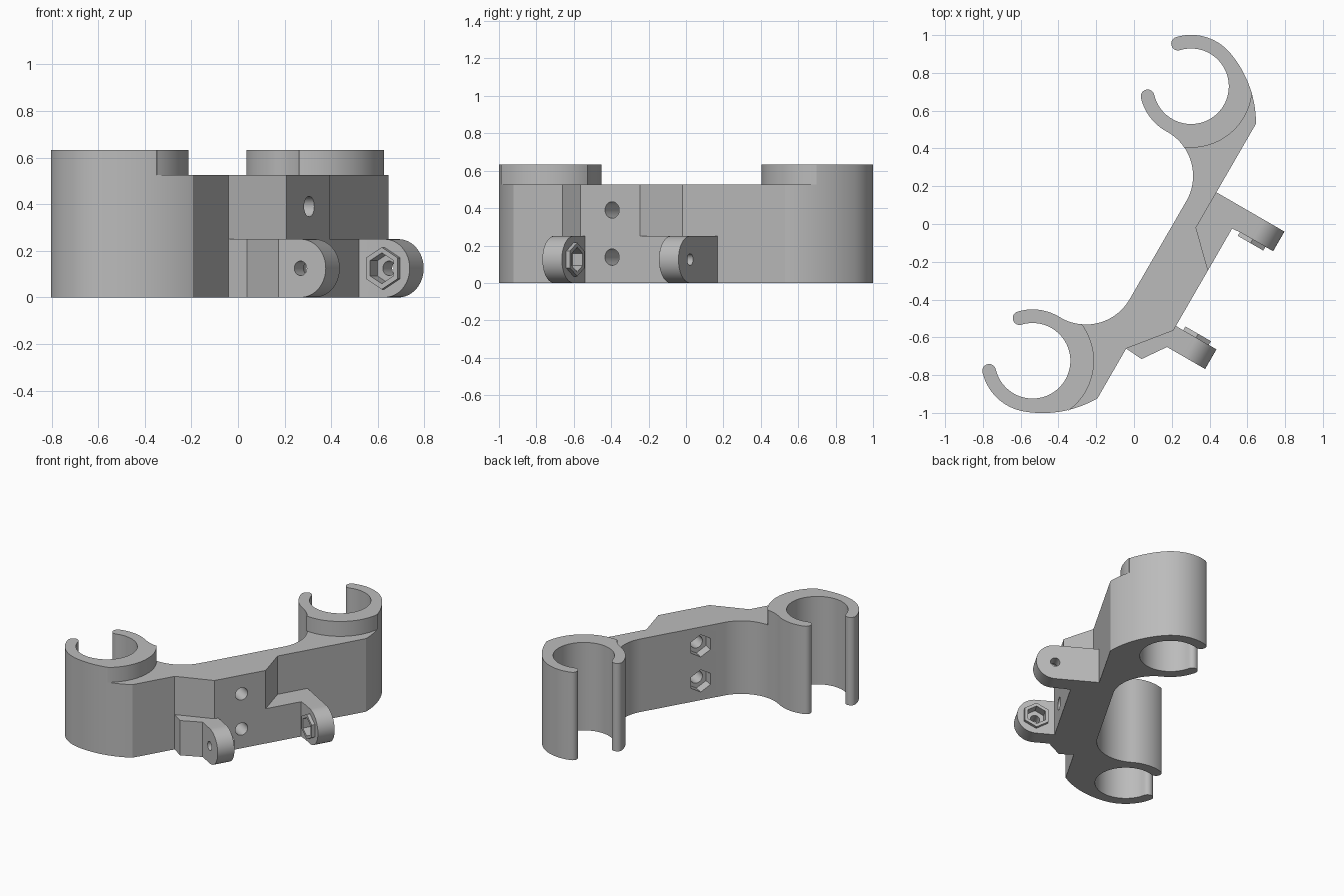
import bpy, bmesh
from math import sin, cos, radians, degrees, atan2, hypot
from mathutils import Vector

cube = bpy.data.objects.get("Cube")
if cube:
    bpy.data.objects.remove(cube, do_unlink=True)

grey = bpy.data.materials.new("plain_grey")
grey.use_nodes = True
COLOUR = (0.5, 0.5, 0.5, 1)
grey.diffuse_color = COLOUR
grey.node_tree.nodes["Principled BSDF"].inputs["Base Color"].default_value = COLOUR

# Bracket frame: u runs along the bar, v points out of its lug side
MID = Vector((-0.1175, 0.0025, 0))
U = Vector((cos(radians(60)), sin(radians(60)), 0))
V = Vector((sin(radians(60)), -cos(radians(60)), 0))
Z = Vector((0, 0, 1))
BODY_H, CLIP_H, LUG_H = 0.525, 0.632, 0.25
RING_U, INNER, OUTER, COLLAR = 0.839, 0.2, 0.272, 0.325
FRONT, SLAB = 0.397, 0.565


def prism(name, pts, axis, a, b):
    """Sweep a 2D outline from a to b along z, u or v."""
    frame = {"z": (U, V, Z), "u": (V, Z, U), "v": (U, Z, V)}[axis]
    bm = bmesh.new()
    rows = [[bm.verts.new(MID + frame[0] * p + frame[1] * q + frame[2] * h)
             for p, q in pts] for h in (a, b)]
    n = len(pts)
    for row in rows:
        bm.faces.new(row)
    for i in range(n):
        j = (i + 1) % n
        bm.faces.new((rows[0][i], rows[0][j], rows[1][j], rows[1][i]))
    bmesh.ops.recalc_face_normals(bm, faces=bm.faces)
    mesh = bpy.data.meshes.new(name)
    bm.to_mesh(mesh)
    bm.free()
    mesh.materials.append(grey)
    ob = bpy.data.objects.new(name, mesh)
    bpy.context.collection.objects.link(ob)
    return ob


def arc(cx, cy, r, start, end, n):
    """Points of an arc, angles in degrees."""
    angles = [radians(start + (end - start) * i / n) for i in range(n + 1)]
    return [(cx + r * cos(t), cy + r * sin(t)) for t in angles]


def polygon(cx, cy, r, sides):
    return arc(cx, cy, r, 90, 450, sides)[:-1]


def combine(target, part, operation):
    """Apply a boolean and drop the used part."""
    mod = target.modifiers.new("combine", "BOOLEAN")
    mod.operation, mod.object, mod.solver = operation, part, "EXACT"
    bpy.context.view_layer.objects.active = target
    bpy.ops.object.modifier_apply(modifier=mod.name)
    bpy.data.objects.remove(part, do_unlink=True)


def mirrored(pts):
    return [(-u, v) for u, v in reversed(pts)]


# Half outline: fillet, hooked clip with round tips, blend to the front corner
FIL_U, FIL_V = 0.30, 0.015
meet = degrees(atan2(-FIL_V, RING_U - FIL_U))
fil_r = hypot(RING_U - FIL_U, FIL_V) - OUTER
mid_r, tip_r = (INNER + OUTER) / 2, (OUTER - INNER) / 2
TIP_A, TIP_B, LEAVE = 227, -47, 20


def tip(angle, start):
    t = radians(angle)
    return arc(RING_U + mid_r * cos(t), mid_r * sin(t), tip_r, start, start + 180, 12)[1:-1]


lean = sin(radians(LEAVE))
blend_r = (OUTER ** 2 + FRONT ** 2 - 2 * FRONT * lean * OUTER) / (2 * OUTER - 2 * FRONT * lean)
back = OUTER - blend_r
bu, bv = back * cos(radians(LEAVE)), back * lean
corner = degrees(atan2(FRONT - bv, -bu))
half = arc(FIL_U, FIL_V, fil_r, 90, meet, 32)
half += arc(RING_U, 0, OUTER, 180 + meet, TIP_A, 14)[1:]
half += tip(TIP_A, TIP_A)
half += arc(RING_U, 0, INNER, TIP_A, TIP_B, 64)
half += tip(TIP_B, TIP_B + 180)
half += arc(RING_U, 0, OUTER, TIP_B, LEAVE, 20)
half += arc(RING_U + bu, bv, blend_r, LEAVE, corner, 24)[1:]

# Main bar with its thick middle slab
slab = [(0.204, FRONT), (0.04, SLAB), (-0.328, SLAB), (-0.535, FRONT)]
bracket = prism("clip_bracket", half + slab + mirrored(half), "z", 0, BODY_H)

# Raised collars over both clips
rim = [p for p in half if hypot(p[0] - RING_U, p[1]) < COLLAR]
ends = [degrees(atan2(p[1], p[0] - RING_U)) for p in (rim[-1], rim[0])]
rim += arc(RING_U, 0, COLLAR, ends[0], ends[1], 28)
for outline in (rim, mirrored(rim)):
    combine(bracket, prism("collar", outline, "z", BODY_H, CLIP_H), "UNION")

# Low blocks that carry the lugs
right_block = [(0.42, 0.35), (0.42, 0.62), (0.30, 0.62), (0.295, SLAB), (0.04, SLAB), (0.04, 0.35)]
left_block = [(-0.535, 0.35), (-0.535, FRONT), (-0.543, 0.495), (-0.417, 0.582),
              (-0.417, 0.62), (-0.30, 0.62), (-0.30, 0.35)]
for outline in (right_block, left_block):
    combine(bracket, prism("lug_block", outline, "z", 0, LUG_H), "UNION")

# Round-ended lugs with hexagonal nut seats facing each other
LUG_V, LUG_Z = 0.688, LUG_H / 2
lug = [(0.5, 0)] + arc(LUG_V, LUG_Z, LUG_Z, -90, 90, 32) + [(0.5, LUG_H)]
for s in (1, -1):
    combine(bracket, prism("lug", lug, "u", s * 0.30, s * 0.42), "UNION")
    combine(bracket, prism("nut_seat", polygon(LUG_V, LUG_Z, 0.09, 6), "u", s * 0.277, s * 0.32), "UNION")
    combine(bracket, prism("nut_pocket", polygon(LUG_V, LUG_Z, 0.066, 6), "u", s * 0.25, s * 0.34), "DIFFERENCE")
    combine(bracket, prism("pin_hole", polygon(LUG_V, LUG_Z, 0.031, 32), "u", s * 0.25, s * 0.5), "DIFFERENCE")

# Two bolt holes through the slab with nut pockets at the back
for z in (0.138, 0.39):
    combine(bracket, prism("bolt_hole", polygon(-0.133, z, 0.044, 32), "v", 0.1, 0.7), "DIFFERENCE")
    combine(bracket, prism("bolt_pocket", polygon(-0.133, z, 0.08, 6), "v", 0.1, 0.35), "DIFFERENCE")

bpy.ops.object.select_all(action="DESELECT")
bracket.select_set(True)
bpy.context.view_layer.objects.active = bracket
bpy.ops.object.shade_smooth_by_angle(angle=radians(30))
